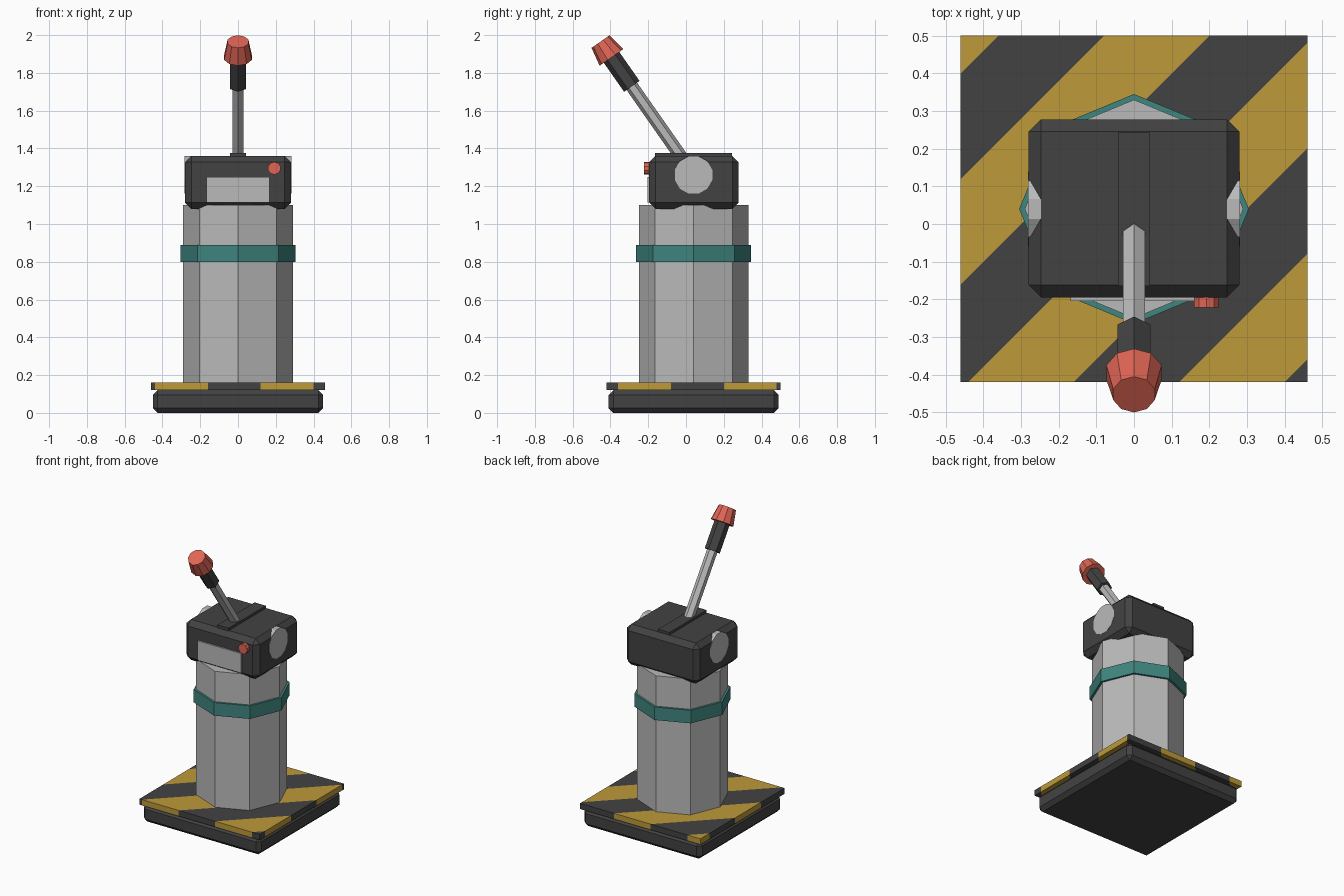
import bpy, bmesh, math
from mathutils import Matrix, Vector

if "Cube" in bpy.data.objects:
    bpy.data.objects.remove(bpy.data.objects["Cube"])


def material(name, rgb):
    m = bpy.data.materials.new(name)
    m.diffuse_color = (*rgb, 1)
    m.use_nodes = True
    m.node_tree.nodes["Principled BSDF"].inputs["Base Color"].default_value = m.diffuse_color
    return m


DARK = material("dark_grey", (0.055, 0.055, 0.055))
LIGHT = material("light_grey", (0.49, 0.49, 0.49))
YELLOW = material("yellow", (0.51, 0.32, 0.04))
TEAL = material("teal", (0.05, 0.235, 0.21))
RED = material("red", (0.74, 0.13, 0.09))


def finish(name, bm, *mats):
    bmesh.ops.recalc_face_normals(bm, faces=bm.faces)
    me = bpy.data.meshes.new(name)
    bm.to_mesh(me)
    bm.free()
    for m in mats:
        me.materials.append(m)
    ob = bpy.data.objects.new(name, me)
    bpy.context.collection.objects.link(ob)
    return ob


def box_mesh(lo, hi, chamfer=0):
    lo, hi = Vector(lo), Vector(hi)
    bm = bmesh.new()
    bmesh.ops.create_cube(bm, size=1, matrix=Matrix.Translation((lo + hi) / 2)
                          @ Matrix.Diagonal((*(hi - lo), 1)))
    if chamfer:
        bmesh.ops.bevel(bm, geom=bm.edges[:], offset=chamfer, segments=1,
                        profile=0.5, affect='EDGES')
    return bm


def prism(name, mat, sides, start, rings, matrix):
    """Stack of polygon rings (radius, height) along local z, capped at both ends."""
    bm = bmesh.new()
    loops = []
    for r, z in rings:
        angles = [math.radians(start) + math.tau * i / sides for i in range(sides)]
        loops.append([bm.verts.new((r * math.cos(a), r * math.sin(a), z)) for a in angles])
    for a, b in zip(loops, loops[1:]):
        for i in range(sides):
            j = (i + 1) % sides
            bm.faces.new((a[i], a[j], b[j], b[i]))
    bm.faces.new(loops[0][::-1])
    bm.faces.new(loops[-1])
    bm.transform(matrix)
    return finish(name, bm, mat)


# Base block
CY = 0.04
finish("base", box_mesh((-0.45, CY - 0.45, 0), (0.45, CY + 0.45, 0.12), 0.025), DARK)

# Hazard plate, cut along diagonal stripe borders
STRIPE, FIRST = 0.28, 0.54
plate = box_mesh((-0.46, CY - 0.46, 0.12), (0.46, CY + 0.46, 0.16))
for k in range(-6, 3):
    bmesh.ops.bisect_plane(plate, geom=plate.verts[:] + plate.edges[:] + plate.faces[:],
                           plane_co=(FIRST + k * STRIPE, 0, 0), plane_no=(1, -1, 0))
for f in plate.faces:
    c = f.calc_center_median()
    f.material_index = math.floor((c.x - c.y - FIRST) / STRIPE) % 2
finish("hazard_plate", plate, YELLOW, DARK)

# Octagonal column and its band
center = Matrix.Translation((0, CY, 0))
prism("column", LIGHT, 8, 0, [(0.29, 0.16), (0.29, 1.10)], center)
prism("column_band", TEAL, 8, 0, [(0.305, 0.80), (0.305, 0.89)], center)

# Head housing with the lever guide on top
finish("head", box_mesh((-0.28, -0.195, 1.08), (0.28, 0.278, 1.36), 0.033), DARK)
finish("lever_guide", box_mesh((-0.043, -0.165, 1.35), (0.043, 0.243, 1.377)), DARK)

# Pivot axle, showing as a disc on both sides of the head
prism("pivot_axle", LIGHT, 12, 15, [(0.103, -0.282), (0.103, 0.282)],
      Matrix.Translation((0, CY, 1.26)) @ Matrix.Rotation(math.pi / 2, 4, 'Y'))

# Front panel and button
finish("front_panel", box_mesh((-0.168, -0.205, 1.115), (0.168, -0.19, 1.25)), LIGHT)
prism("button", RED, 10, 90, [(0.034, 0), (0.034, 0.032)],
      Matrix.Translation((0.192, -0.19, 1.295)) @ Matrix.Rotation(math.pi / 2, 4, 'X'))

# Lever leaning to the front: rod, grip and knob
lever = Matrix.Translation((0, CY, 1.262)) @ Matrix.Rotation(math.radians(35), 4, 'X')
prism("lever_rod", LIGHT, 6, 90, [(0.034, 0), (0.034, 0.60)], lever)
prism("lever_grip", DARK, 6, 90, [(0.05, 0.57), (0.05, 0.78)], lever)
prism("lever_knob", RED, 10, 90, [(0.077, 0.757), (0.058, 0.859)], lever)
